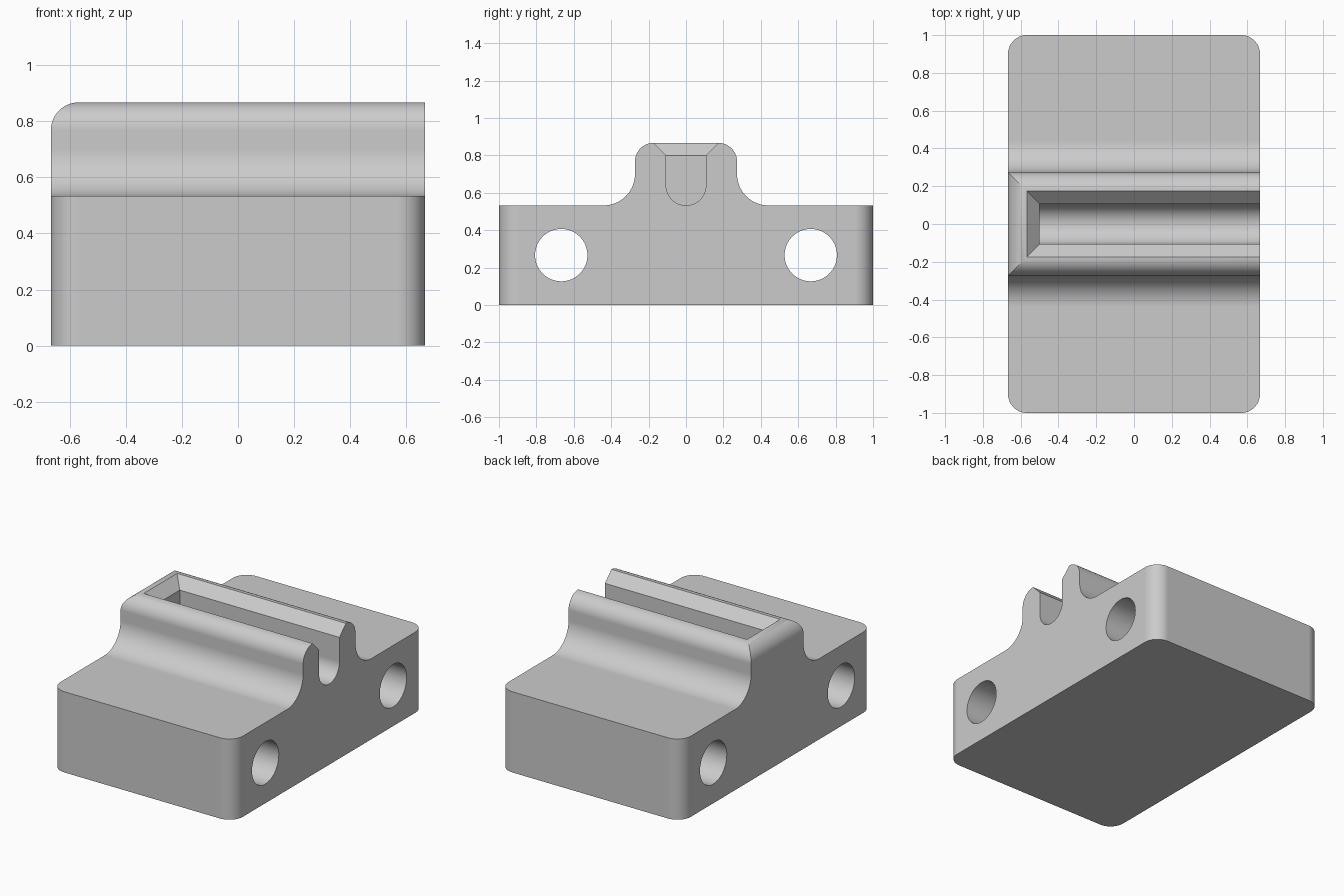
import bpy
import bmesh
from math import cos, sin, pi, radians
from mathutils import Vector

cube = bpy.data.objects.get("Cube")
if cube:
    bpy.data.objects.remove(cube)

# Main dimensions
HX, HY = 0.667, 1.0          # half width and half length
BASE, TOP = 0.533, 0.867     # block height and rib height
RIB, ROUND, COVE = 0.273, 0.1, 0.167
SLOT, SLOT_END, LIP = 0.1065, -0.5, 0.8

grey = bpy.data.materials.new("grey plastic")
grey.use_nodes = True
grey.diffuse_color = (0.6, 0.6, 0.6, 1)
grey.node_tree.nodes["Principled BSDF"].inputs["Base Color"].default_value = (0.6, 0.6, 0.6, 1)


def arc(cx, cy, r, start, end, steps=16):
    angles = [radians(start + (end - start) * i / steps) for i in range(steps + 1)]
    return [(cx + r * cos(a), cy + r * sin(a)) for a in angles]


def prism(name, outline, axis, low, high):
    """Extrude a closed outline along x, y or z."""
    place = {"x": lambda p, d: (d, p[0], p[1]),
             "y": lambda p, d: (p[0], d, p[1]),
             "z": lambda p, d: (p[0], p[1], d)}[axis]
    return loft(name, [place(p, low) for p in outline], [place(p, high) for p in outline])


def loft(name, ring_a, ring_b):
    """Join two matching rings into a closed solid."""
    bm = bmesh.new()
    a = [bm.verts.new(Vector(p)) for p in ring_a]
    b = [bm.verts.new(Vector(p)) for p in ring_b]
    bm.faces.new(a)
    bm.faces.new(b)
    for i in range(len(a)):
        j = (i + 1) % len(a)
        bm.faces.new((a[i], a[j], b[j], b[i]))
    bmesh.ops.recalc_face_normals(bm, faces=bm.faces)
    mesh = bpy.data.meshes.new(name)
    bm.to_mesh(mesh)
    bm.free()
    mesh.materials.append(grey)
    obj = bpy.data.objects.new(name, mesh)
    bpy.context.collection.objects.link(obj)
    return obj


def combine(target, tool, operation):
    mod = target.modifiers.new(tool.name, "BOOLEAN")
    mod.object, mod.operation, mod.solver = tool, operation, "EXACT"
    bpy.context.view_layer.objects.active = target
    bpy.ops.object.modifier_apply(modifier=mod.name)
    bpy.data.objects.remove(tool)


# Block with coved, rounded rib: half profile mirrored across the centre
half = [(HY + 0.1, 0), (HY + 0.1, BASE)]
half += arc(RIB + COVE, BASE + COVE, COVE, 270, 180)
half += arc(RIB - ROUND, TOP - ROUND, ROUND, 0, 90)
profile = half + [(-y, z) for y, z in reversed(half)]
body = prism("slotted_block", profile, "x", -HX - 0.1, HX + 0.1)

# Rounded vertical corners
plan = []
for sx, sy, start in ((1, 1, 0), (-1, 1, 90), (-1, -1, 180), (1, -1, 270)):
    plan += arc(sx * (HX - ROUND), sy * (HY - ROUND), ROUND, start, start + 90)
combine(body, prism("corner_trim", plan, "z", -0.2, 1.2), "INTERSECT")

# Rounded closed end of the rib
side = [(-HX, -0.1), (HX + 0.2, -0.1), (HX + 0.2, TOP + 0.1), (-HX + ROUND, TOP + 0.1)]
side += arc(-HX + ROUND, TOP - ROUND, ROUND, 90, 180)
combine(body, prism("end_trim", side, "y", -1.3, 1.3), "INTERSECT")

# Round-bottomed slot, open at one end
u_shape = [(-SLOT, LIP + 0.03)] + arc(0, BASE + SLOT, SLOT, 180, 360, 32) + [(SLOT, LIP + 0.03)]
combine(body, prism("slot_cutter", u_shape, "x", SLOT_END, 1), "DIFFERENCE")


# Bevelled lip around the slot
def lip_ring(d):
    w, x = SLOT + d, SLOT_END - d
    return [(x, -w, LIP + d), (1, -w, LIP + d), (1, w, LIP + d), (x, w, LIP + d)]


combine(body, loft("lip_cutter", lip_ring(-0.05), lip_ring(0.12)), "DIFFERENCE")

# Through holes
for y in (-0.667, 0.667):
    circle = arc(y, 0.267, 0.14, 0, 360, 64)[:-1]
    combine(body, prism("hole_cutter", circle, "x", -1, 1), "DIFFERENCE")

# Smooth curves with flat faces kept flat
bpy.ops.object.select_all(action="DESELECT")
body.select_set(True)
bpy.context.view_layer.objects.active = body
bpy.ops.object.shade_smooth_by_angle(angle=radians(25))
weighted = body.modifiers.new("weighted_normals", "WEIGHTED_NORMAL")
weighted.keep_sharp = True
